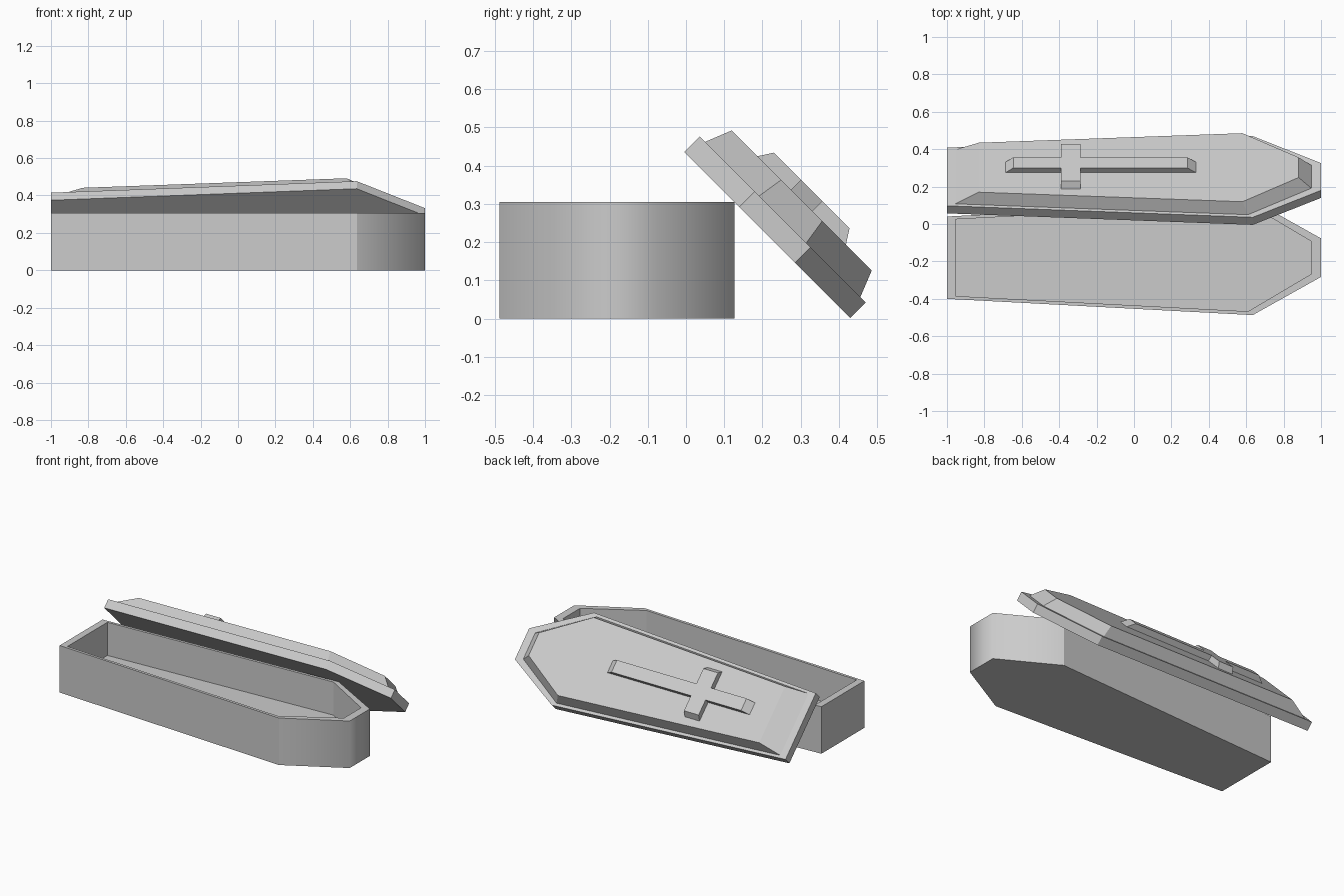
import bpy, bmesh
from math import radians

if "Cube" in bpy.data.objects:
    bpy.data.objects.remove(bpy.data.objects["Cube"])


def coffin_ring(pts, z):
    """Symmetric outline from (x, half width) stations, counter-clockwise."""
    return [(x, -w, z) for x, w in pts] + [(x, w, z) for x, w in reversed(pts)]


def cross_ring(x0, x1, arm, z):
    """Outline of the cross with a thin stem and a crossbar."""
    a, b, s = -0.39, -0.285, 0.04
    half = [(x0, s), (a, s), (a, arm), (b, arm), (b, s), (x1, s)]
    return coffin_ring(half, z)


def loft(name, rings):
    """Skin stacked outlines and cap both ends."""
    bm = bmesh.new()
    loops = [[bm.verts.new(p) for p in r] for r in rings]
    for lo, hi in zip(loops, loops[1:]):
        n = len(lo)
        for i in range(n):
            j = (i + 1) % n
            bm.faces.new((lo[i], lo[j], hi[j], hi[i]))
    bm.faces.new(loops[0][::-1])
    bm.faces.new(loops[-1])
    bmesh.ops.recalc_face_normals(bm, faces=bm.faces)
    me = bpy.data.meshes.new(name)
    bm.to_mesh(me)
    bm.free()
    ob = bpy.data.objects.new(name, me)
    bpy.context.collection.objects.link(ob)
    return ob


OUTER = [(-1, 0.22), (0.635, 0.307), (1, 0.103)]
INNER = [(-0.955, 0.205), (0.61, 0.287), (0.948, 0.087)]
PLATEAU = [(-0.83, 0.187), (0.58, 0.259), (0.88, 0.076)]

# Open box with a recessed floor
box = loft("coffin_box", [coffin_ring(OUTER, 0), coffin_ring(OUTER, 0.305),
                          coffin_ring(INNER, 0.305), coffin_ring(INNER, 0.09)])
box.location.y = -0.18
# Softly shaded head end
for f in box.data.polygons:
    f.use_smooth = f.normal.x > 0.3 and f.center.x > 0.5

# Lid: flat rim with a raised, bevelled panel
lid = loft("coffin_lid", [coffin_ring(OUTER, 0), coffin_ring(OUTER, 0.057),
                          coffin_ring(INNER, 0.057), coffin_ring(PLATEAU, 0.127)])

# Cross with sloping ends
cross = loft("lid_cross", [cross_ring(-0.69, 0.335, 0.165, 0.125),
                           cross_ring(-0.645, 0.285, 0.14, 0.164)])

# Lean the lid against the back of the box
for ob in (lid, cross):
    ob.rotation_euler.x = radians(-45)
    ob.location = (0, 0.2125, 0.219)
